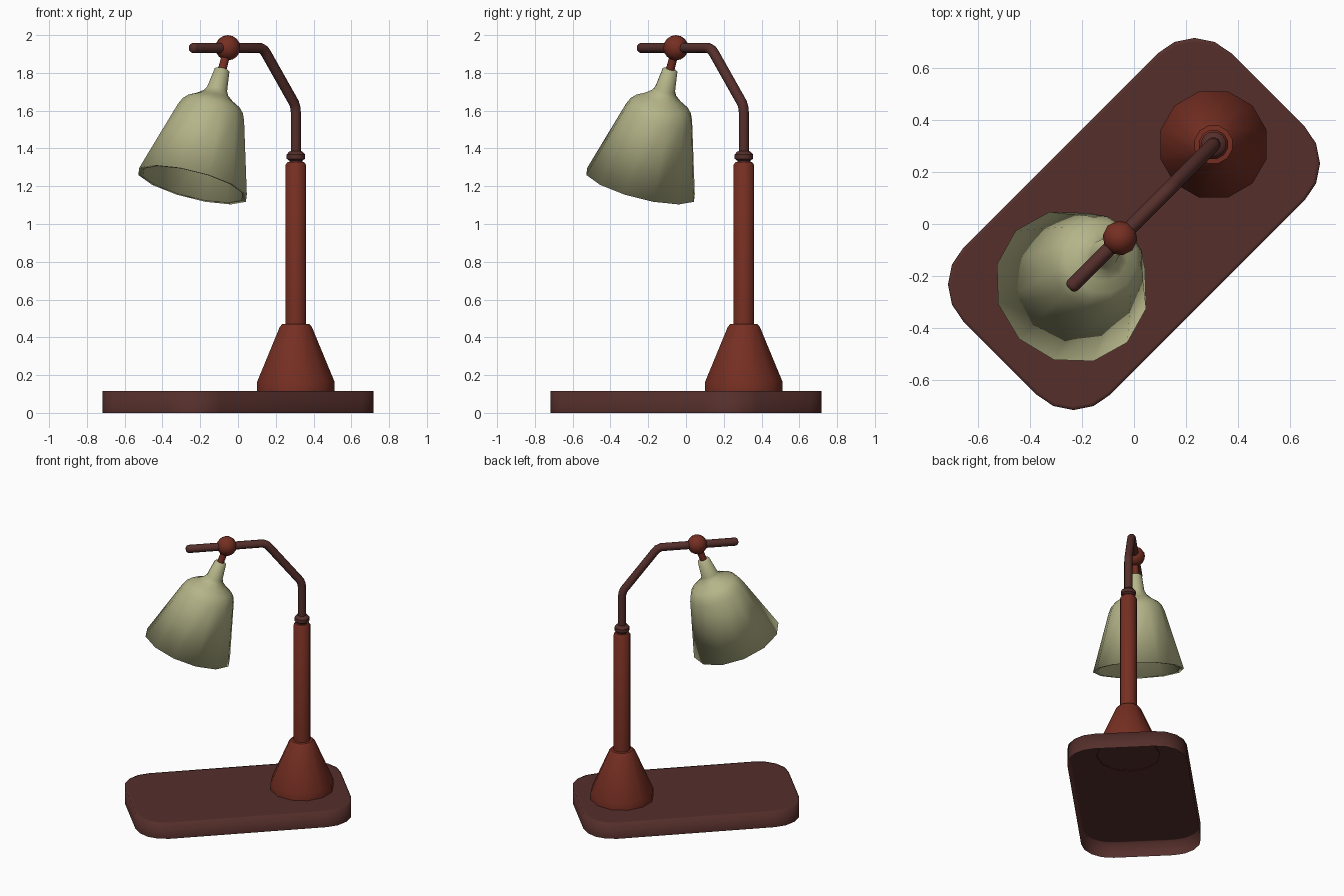
import bpy, bmesh
from math import sin, cos, pi, radians
from mathutils import Matrix, Vector

if "Cube" in bpy.data.objects:
    bpy.data.objects.remove(bpy.data.objects["Cube"])

# Everything is laid out along local X, then turned 45 degrees onto the diagonal
TURN = Matrix.Rotation(radians(45), 4, 'Z')
POLE_S = 0.433
BALL = Vector((-0.076, 0, 1.933))


def material(name, rgb):
    m = bpy.data.materials.new(name)
    m.diffuse_color = (*rgb, 1)
    m.use_nodes = True
    m.node_tree.nodes["Principled BSDF"].inputs["Base Color"].default_value = m.diffuse_color
    return m


DARK = material("dark_brown", (0.09, 0.028, 0.024))
RED = material("red_brown", (0.18, 0.028, 0.016))
CREAM = material("pale_green", (0.46, 0.46, 0.25))


def finish(name, bm, mat, matrix=Matrix(), angle=40):
    me = bpy.data.meshes.new(name)
    bm.to_mesh(me)
    bm.free()
    me.transform(TURN @ matrix)
    me.materials.append(mat)
    ob = bpy.data.objects.new(name, me)
    bpy.context.collection.objects.link(ob)
    bpy.ops.object.select_all(action='DESELECT')
    ob.select_set(True)
    bpy.context.view_layer.objects.active = ob
    bpy.ops.object.shade_smooth_by_angle(angle=radians(angle))
    return ob


def skin(rings, start=False, end=False):
    """Join successive counter-clockwise vertex rings, optionally capping the ends."""
    bm = bmesh.new()
    vs = [[bm.verts.new(p) for p in ring] for ring in rings]
    n = len(vs[0])
    for a, b in zip(vs, vs[1:]):
        for i in range(n):
            j = (i + 1) % n
            bm.faces.new((a[i], a[j], b[j], b[i]))
    if start:
        bm.faces.new(vs[0][::-1])
    if end:
        bm.faces.new(vs[-1])
    return bm


def lathe(name, profile, mat, matrix, n=12, angle=40, **caps):
    rings = [[(r * cos(2 * pi * i / n), r * sin(2 * pi * i / n), z) for i in range(n)]
             for r, z in profile]
    return finish(name, skin(rings, **caps), mat, matrix, angle)


def sweep(name, path, mat, n=12):
    """Tube through (x, z, radius) points in the local XZ plane, closed at its tip."""
    pts = [Vector((x, 0, z)) for x, z, _ in path]
    side = Vector((0, 1, 0))
    rings = []
    for k, p in enumerate(pts):
        t = Vector()
        if k > 0:
            t += (p - pts[k - 1]).normalized()
        if k < len(pts) - 1:
            t += (pts[k + 1] - p).normalized()
        up = t.normalized().cross(side)
        r = path[k][2]
        rings.append([p + r * (cos(2 * pi * i / n) * side + sin(2 * pi * i / n) * up)
                      for i in range(n)])
    bm = skin(rings, end=True)
    bmesh.ops.recalc_face_normals(bm, faces=bm.faces)
    return finish(name, bm, mat)


def rounded_rect(a, b, r, z):
    ring = []
    for q, (sx, sy) in enumerate([(1, 1), (-1, 1), (-1, -1), (1, -1)]):
        for k in range(5):
            t = pi / 2 * (q + k / 4)
            ring.append((sx * a + r * cos(t), sy * b + r * sin(t), z))
    return ring


# Base slab with rounded corners, hollow underneath
finish("base", skin([rounded_rect(0.53, 0.20, r, z) for r, z in
                     ((0.20, 0.0), (0.20, 0.115), (0.185, 0.115))], end=True),
       DARK, angle=180)

# Conical foot, pole and collar
at_pole = Matrix.Translation((POLE_S, 0, 0))
lathe("foot", [(0.212, 0.110), (0.212, 0.165), (0.088, 0.455), (0.075, 0.470), (0.05, 0.472)],
      RED, at_pole)
lathe("pole", [(0.057, 0.46), (0.057, 1.312), (0.046, 1.327), (0.025, 1.329)], RED, at_pole)
lathe("collar", [(0.036, 1.32), (0.036, 1.335), (0.050, 1.345), (0.050, 1.368),
                 (0.036, 1.384), (0.025, 1.386)], DARK, at_pole)

# Bent arm
T = 0.0275
sweep("arm", [(POLE_S, 1.33, T), (POLE_S, 1.588, T), (0.43, 1.615, T), (0.42, 1.640, T),
              (0.213, 1.900, T), (0.195, 1.920, T), (0.168, 1.932, T),
              (-0.335, 1.932, T), (-0.346, 1.932, 0.023), (-0.352, 1.932, 0.013)], DARK)

# Ball joint
bm = bmesh.new()
bmesh.ops.create_uvsphere(bm, u_segments=10, v_segments=8, radius=0.067)
finish("ball_joint", bm, RED, Matrix.Translation(BALL), 180)

# Tilted stem and lampshade, hung from the ball; shade runs from the inside out over the lip
hang = Matrix.Translation(BALL) @ Matrix.Rotation(radians(20), 4, 'Y')
lathe("stem", [(0.023, -0.16), (0.023, -0.04)], RED, hang)
shade = [(0.03, 0.285), (0.09, 0.300), (0.132, 0.327), (0.163, 0.38), (0.278, 0.768),
         (0.304, 0.772), (0.187, 0.375), (0.170, 0.337), (0.144, 0.309), (0.10, 0.284),
         (0.068, 0.258), (0.056, 0.235), (0.041, 0.126), (0.030, 0.120)]
lathe("lampshade", [(r, -t) for r, t in shade], CREAM, hang, angle=180, start=True, end=True)
